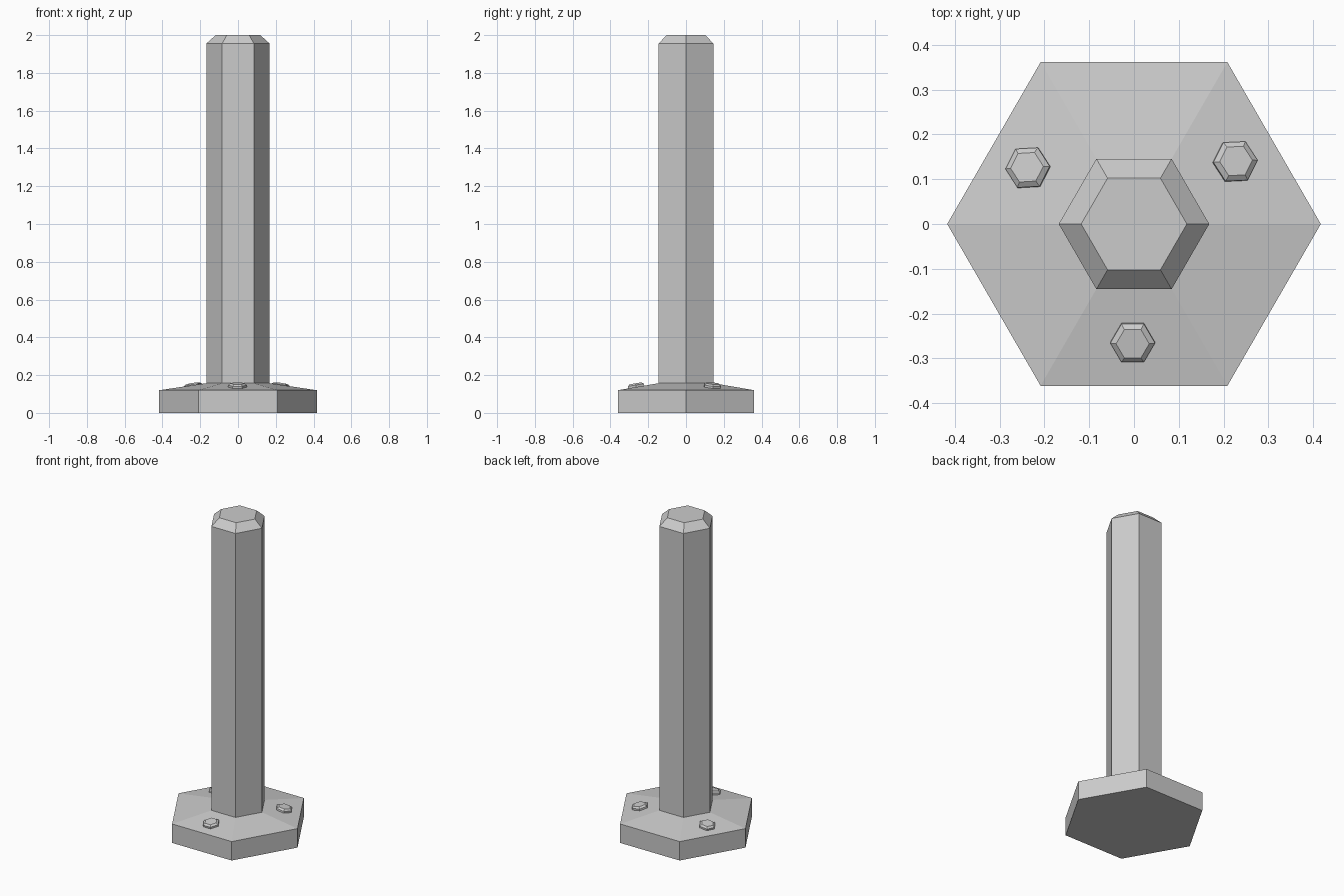
import bpy
from math import cos, sin, pi, radians, hypot, atan2
from mathutils import Vector, Matrix

if "Cube" in bpy.data.objects:
    bpy.data.objects.remove(bpy.data.objects["Cube"])


def hex_stack(name, profile, bottom=True, top=True):
    """Six-sided solid from a short list of (radius, height) rings."""
    verts = [(r * cos(i * pi / 3), r * sin(i * pi / 3), z)
             for r, z in profile for i in range(6)]
    faces = [(6 * k + i, 6 * k + (i + 1) % 6, 6 * k + 6 + (i + 1) % 6, 6 * k + 6 + i)
             for k in range(len(profile) - 1) for i in range(6)]
    if bottom:
        faces.append(tuple(range(5, -1, -1)))
    if top:
        n = len(verts) - 6
        faces.append(tuple(range(n, n + 6)))
    mesh = bpy.data.meshes.new(name)
    mesh.from_pydata(verts, [], faces)
    obj = bpy.data.objects.new(name, mesh)
    bpy.context.collection.objects.link(obj)
    return obj


R_BASE, Z_EDGE, R_POST, Z_TOP = 0.417, 0.12, 0.168, 0.157

# Foot plate with sloping top, open where the post rises from it
hex_stack("base_plate", [(R_BASE, 0), (R_BASE, Z_EDGE), (R_POST, Z_TOP)], top=False)

# Post with chamfered tip
hex_stack("post", [(R_POST, Z_TOP), (R_POST, 1.955), (0.118, 2.0)], bottom=False)

# Bolts standing square to the sloping faces
apothem = cos(pi / 6)
slope = (Z_TOP - Z_EDGE) / ((R_BASE - R_POST) * apothem)
for i, (x, y, face_deg, spin) in enumerate([(0.225, 0.139, 30, 3),
                                            (-0.236, 0.125, 150, 3),
                                            (-0.003, -0.264, 270, 0)]):
    a = radians(face_deg)
    dist = x * cos(a) + y * sin(a)
    z = Z_EDGE + (R_BASE * apothem - dist) * slope
    normal = Vector((slope * cos(a), slope * sin(a), 1)).normalized()
    bolt = hex_stack(f"bolt_{i + 1}", [(0.05, -0.001), (0.05, 0.011), (0.037, 0.02)])
    tilt = Vector((0, 0, 1)).rotation_difference(normal).to_matrix().to_4x4()
    bolt.matrix_world = (Matrix.Translation((x, y, z)) @ tilt
                         @ Matrix.Rotation(radians(spin), 4, 'Z'))
